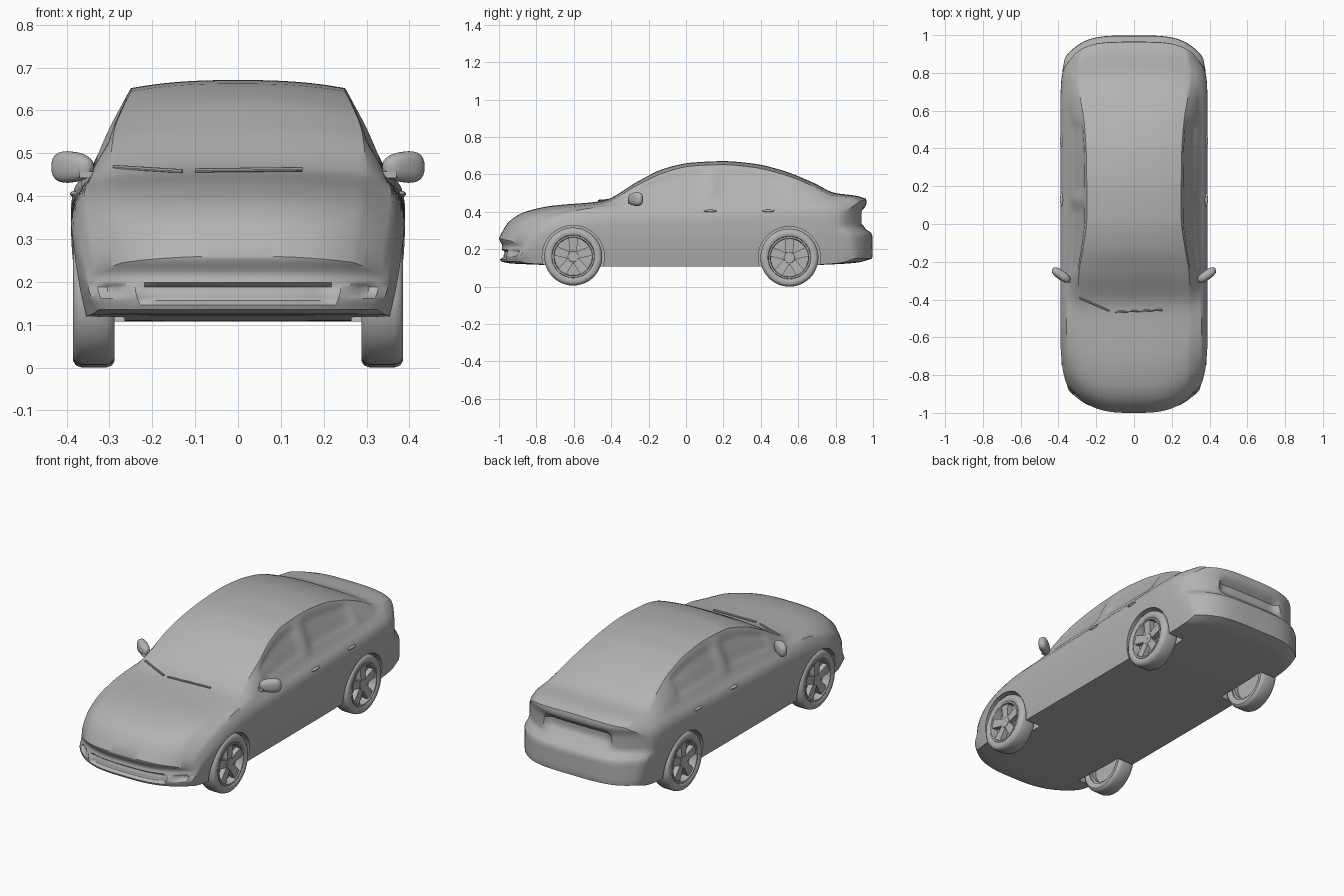
import bpy, bmesh, math
from mathutils import Matrix, Vector

if "Cube" in bpy.data.objects:
    bpy.data.objects.remove(bpy.data.objects["Cube"])

grey = bpy.data.materials.new("plain_grey")
grey.diffuse_color = (0.45, 0.45, 0.45, 1)
grey.use_nodes = True
grey.node_tree.nodes["Principled BSDF"].inputs["Base Color"].default_value = grey.diffuse_color


def finish(name, bm, angle=35):
    """Turn a bmesh into a smooth shaded grey object."""
    bmesh.ops.remove_doubles(bm, verts=bm.verts, dist=1e-5)
    bmesh.ops.recalc_face_normals(bm, faces=bm.faces)
    me = bpy.data.meshes.new(name)
    bm.to_mesh(me)
    bm.free()
    ob = bpy.data.objects.new(name, me)
    bpy.context.collection.objects.link(ob)
    me.materials.append(grey)
    smooth(ob, angle)
    return ob


def smooth(ob, angle=35):
    bpy.ops.object.select_all(action='DESELECT')
    ob.select_set(True)
    bpy.context.view_layer.objects.active = ob
    bpy.ops.object.shade_smooth_by_angle(angle=math.radians(angle))


def curve(keys, x, c=1):
    """Smooth monotone interpolation of column c over column 0."""
    n = len(keys)
    x = min(max(x, keys[0][0]), keys[-1][0])
    d = [(keys[i + 1][c] - keys[i][c]) / (keys[i + 1][0] - keys[i][0]) for i in range(n - 1)]

    def slope(i):
        if i == 0 or i == n - 1:
            return d[0] if i == 0 else d[-1]
        a, b = d[i - 1], d[i]
        return 2 * a * b / (a + b) if a * b > 0 else 0
    i = max(k for k in range(n - 1) if keys[k][0] <= x)
    h = keys[i + 1][0] - keys[i][0]
    t = (x - keys[i][0]) / h
    return ((2*t**3 - 3*t*t + 1) * keys[i][c] + (t**3 - 2*t*t + t) * h * slope(i)
            + (3*t*t - 2*t**3) * keys[i + 1][c] + (t**3 - t*t) * h * slope(i + 1))


def band(x, lo, hi, soft):
    """1 inside lo..hi, fading to 0 at the ends."""
    t = max(0, min(1, (x - lo) / soft, (hi - x) / soft))
    return t * t * (3 - 2 * t)


# body stations: y, floor z, shoulder z, shoulder x, roof edge z, roof edge x, top z, width
ST = [(-1.0, .135, .22, .335, .245, .27, .26, .35),
      (-.95, .125, .29, .345, .325, .28, .345, .365),
      (-.86, .12, .345, .355, .38, .29, .40, .38),
      (-.72, .115, .385, .36, .415, .29, .432, .388),
      (-.45, .108, .425, .355, .445, .30, .458, .39),
      (-.25, .107, .435, .35, .548, .29, .567, .39),
      (-.12, .107, .44, .347, .608, .268, .63, .39),
      (.03, .107, .445, .345, .645, .25, .663, .39),
      (.2, .107, .45, .345, .652, .25, .671, .39),
      (.36, .108, .455, .345, .638, .252, .658, .39),
      (.52, .11, .46, .345, .60, .262, .62, .39),
      (.68, .115, .465, .345, .54, .285, .556, .39),
      (.8, .12, .465, .34, .488, .30, .50, .387),
      (.94, .13, .45, .325, .475, .29, .485, .38),
      (1.0, .15, .43, .32, .455, .28, .47, .37)]
FRONT = [(.13, .012), (.165, 0), (.215, .018), (.26, 0), (.4, 0)]
REAR = [(.13, .02), (.16, .002), (.28, .004), (.32, .05), (.40, .048), (.45, .035), (.5, .045)]
SIDE = [(0, .93), (.27, .97), (.55, .995), (.74, 1), (.88, .975)]
NY, NL, NU, NX = 80, 16, 10, 32


def body_point(j, r, k):
    y = -1 + 2 * j / NY
    zb, zs, xs, zr, xr, zt, w = (curve(ST, y, c) for c in range(1, 8))
    u = -1 + 2 * k / NX
    if r <= NL:
        t = r / NL
        x, z, up = w * curve(SIDE + [(1, xs / w)], t), zb + (zs - zb) * t, 0
    else:
        up = (r - NL) / NU
        tall = min(1, (zr - zs) / .15)
        x, z = xs + (xr - xs) * up + .007 * math.sin(math.pi * up) * tall, zs + (zr - zs) * up
        # recessed side windows
        win = band(y, -.27, .12, .05) + band(y, .14, .56, .05)
        x -= .013 * tall * win * band(up, .08, .92, .18)
    x *= u
    z += (zt - zr) * (1 - abs(u) ** 2.5) * up
    # rounded nose and tail in plan, with bumper relief
    q = min(abs(x) / .39, 1)
    f, b = max(0, (-.55 - y) / .45), max(0, (y - .6) / .4)
    ff, bb = max(0, (-.93 - y) / .07), max(0, (y - .85) / .15)
    intake = .025 * band(z, .145, .2, .015) * band(abs(x), -1, .24, .04)
    fog = .02 * band(z, .16, .2, .015) * band(abs(x), .27, .325, .015)
    plate = .03 * band(z, .33, .42, .02) * band(abs(x), -1, .21, .04)
    y += f * .17 * q**3 + ff * (curve(FRONT, z) + intake + fog)
    y -= b * .15 * q**4 + bb * (curve(REAR, z) + plate)
    return (x, y, z)


# body shell: the six sides of a shaped box
bm = bmesh.new()
NR = NL + NU


def patch(na, nb, fn):
    v = [[bm.verts.new(body_point(*fn(a, b))) for b in range(nb + 1)] for a in range(na + 1)]
    for a in range(na):
        for b in range(nb):
            bm.faces.new((v[a][b], v[a + 1][b], v[a + 1][b + 1], v[a][b + 1]))


for e in (0, 1):
    patch(NY, NR, lambda a, b: (a, b, e * NX))
    patch(NY, NX, lambda a, b: (a, e * NR, b))
    patch(NR, NX, lambda a, b: (e * NY, a, b))
body = finish("car_body", bm)

WHEELS = [("front", -.603, .161), ("rear", .553, .155)]


def drum(bm, r, depth, matrix, seg=48):
    bmesh.ops.create_cone(bm, cap_ends=True, segments=seg, radius1=r, radius2=r,
                          depth=depth, matrix=matrix)


# wheel wells
for s in (-1, 1):
    for end, y, z in WHEELS:
        bm = bmesh.new()
        drum(bm, .166, .26, Matrix.Translation((s * .395, y, z)) @ Matrix.Rotation(math.pi / 2, 4, 'Y'))
        cutter = finish("wheel_well_cutter", bm)
        cutter.hide_render = True
        mod = body.modifiers.new("well", 'BOOLEAN')
        mod.operation, mod.solver, mod.object = 'DIFFERENCE', 'EXACT', cutter
        bpy.context.view_layer.objects.active = body
        bpy.ops.object.modifier_apply(modifier=mod.name)
        bpy.data.objects.remove(cutter)
smooth(body, 35)


def lathe(bm, profile, seg=48):
    """Spin a closed (x, radius) profile about the x axis."""
    n = len(profile)
    v = [[bm.verts.new((x, r * math.sin(a), r * math.cos(a))) for x, r in profile]
         for a in (2 * math.pi * i / seg for i in range(seg))]
    for i in range(seg):
        for k in range(n):
            bm.faces.new((v[i][k], v[(i + 1) % seg][k], v[(i + 1) % seg][(k + 1) % n], v[i][(k + 1) % n]))


TYRE = [(.295, .112), (.288, .14), (.294, .15), (.308, .155), (.365, .155), (.378, .15),
        (.385, .14), (.385, .12), (.38, .114)]
RIM = [(.305, .113), (.382, .113), (.382, .104), (.372, .1), (.305, .1)]
HUB = [(.33, .001), (.33, .036), (.366, .036), (.374, .028), (.374, .001)]

for s in (-1, 1):
    side = "right" if s > 0 else "left"
    for end, y, z in WHEELS:
        place = Matrix.Translation((0, y, z)) @ Matrix.Diagonal((s, 1, 1, 1))
        # tyre
        bm = bmesh.new()
        lathe(bm, TYRE)
        bm.transform(place)
        finish(f"{end}_{side}_tyre", bm, 40)
        # rim with five spokes
        bm = bmesh.new()
        lathe(bm, RIM)
        lathe(bm, HUB, 24)
        drum(bm, .105, .012, Matrix.Translation((.335, 0, 0)) @ Matrix.Rotation(math.pi / 2, 4, 'Y'))
        for i in range(5):
            spoke = bmesh.ops.create_cube(bm, size=1)["verts"]
            for p in spoke:
                outer = p.co.z > 0
                p.co = Vector((.358 + p.co.x * .028 + (.004 if outer else 0),
                               p.co.y * (.052 if outer else .036), .106 if outer else .015))
            bmesh.ops.rotate(bm, verts=spoke, cent=(0, 0, 0),
                             matrix=Matrix.Rotation(i * math.tau / 5, 3, 'X'))
        bm.transform(place)
        finish(f"{end}_{side}_rim", bm, 30)

    # door mirror: rounded housing on a short stalk
    bm = bmesh.new()
    bmesh.ops.create_uvsphere(bm, u_segments=24, v_segments=16, radius=1)
    for p in bm.verts:
        p.co = Vector([math.copysign(abs(c) ** .8, c) for c in p.co])
        p.co.z *= .85 + .15 * p.co.x
    bm.transform(Matrix.Translation((.386, -.27, .468)) @ Matrix.Rotation(math.radians(35), 4, 'Z')
                 @ Matrix.Diagonal((.056, .025, .042, 1)))
    bmesh.ops.create_cube(bm, size=1, matrix=Matrix.Translation((.345, -.295, .45))
                          @ Matrix.Diagonal((.05, .03, .016, 1)))
    bm.transform(Matrix.Diagonal((s, 1, 1, 1)))
    finish(f"{side}_mirror", bm)

    # door handles
    for name, y in (("front", .13), ("rear", .44)):
        bm = bmesh.new()
        bmesh.ops.create_uvsphere(bm, u_segments=12, v_segments=8, radius=1,
                                  matrix=Matrix.Translation((s * .382, y, .405))
                                  @ Matrix.Diagonal((.01, .035, .007, 1)))
        finish(f"{name}_{side}_door_handle", bm)

# wipers lying along the windscreen base
for name, a, b in (("left", (-.29, -.39, .468), (-.13, -.46, .458)),
                   ("right", (-.10, -.465, .46), (.15, -.455, .463))):
    a, b = Vector(a), Vector(b)
    bm = bmesh.new()
    drum(bm, .005, (b - a).length, Matrix.Translation((a + b) / 2)
         @ (b - a).to_track_quat('Z', 'Y').to_matrix().to_4x4(), 8)
    finish(f"{name}_wiper", bm)
